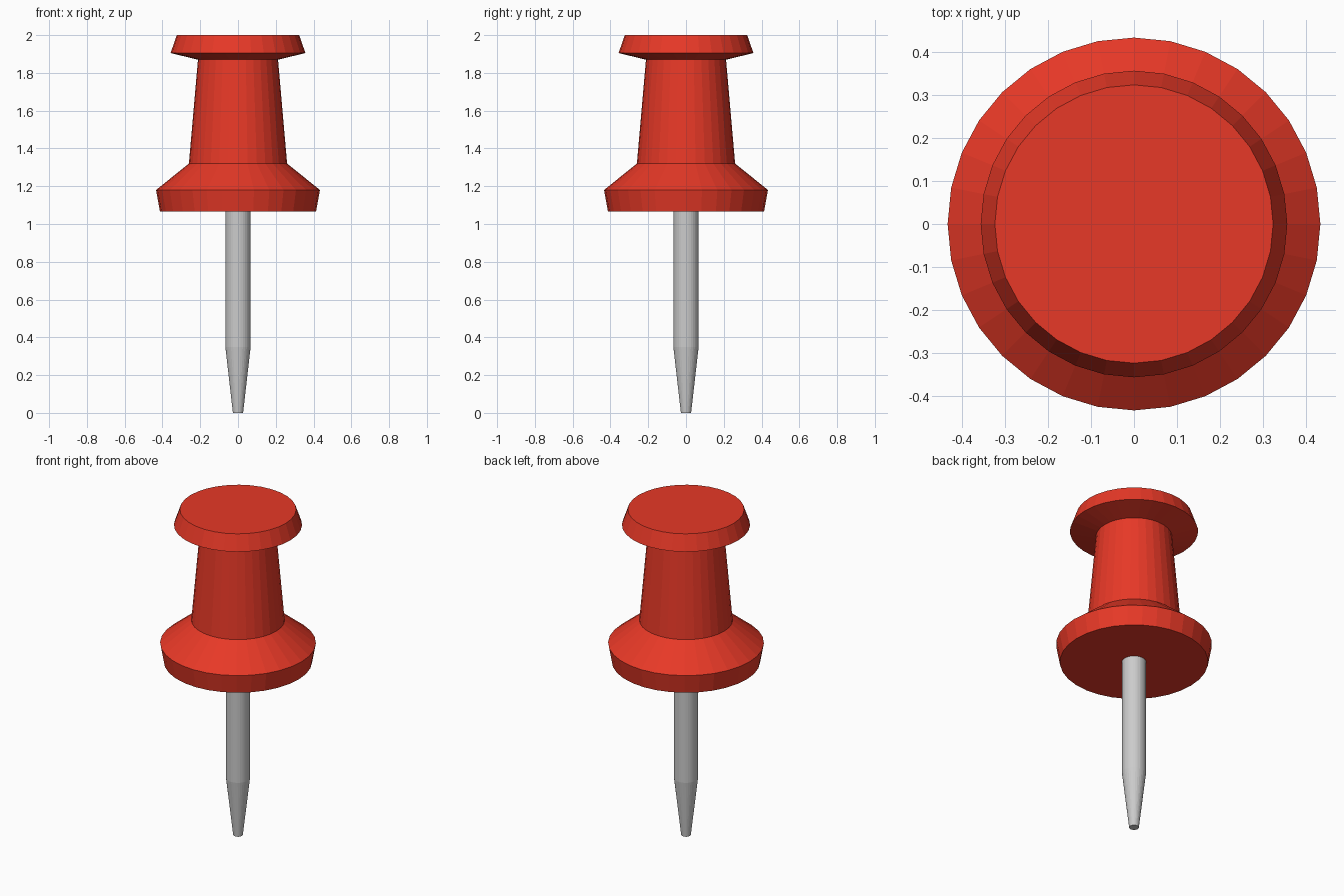
import bpy, bmesh
from math import cos, sin, tau

if "Cube" in bpy.data.objects:
    bpy.data.objects.remove(bpy.data.objects["Cube"])


def lathe(name, profile, color=None, sides=32):
    """Revolve (radius, z) points, bottom to top, into a capped solid."""
    bm = bmesh.new()
    rings = [[bm.verts.new((r * cos(tau * i / sides), r * sin(tau * i / sides), z))
              for i in range(sides)] for r, z in profile]
    for low, high in zip(rings, rings[1:]):
        for i in range(sides):
            j = (i + 1) % sides
            bm.faces.new((low[i], low[j], high[j], high[i]))
    bm.faces.new(rings[0][::-1])
    bm.faces.new(rings[-1])
    mesh = bpy.data.meshes.new(name)
    bm.to_mesh(mesh)
    bm.free()
    obj = bpy.data.objects.new(name, mesh)
    bpy.context.collection.objects.link(obj)
    if color:
        mat = bpy.data.materials.new(name + "_color")
        mat.diffuse_color = color
        mat.use_nodes = True
        mat.node_tree.nodes["Principled BSDF"].inputs["Base Color"].default_value = mat.diffuse_color
        mesh.materials.append(mat)
    return obj


# Red plastic grip: flange, tapered neck, flared cap
lathe("handle", [(0.413, 1.065), (0.434, 1.18), (0.26, 1.32),
                 (0.212, 1.87), (0.357, 1.905), (0.324, 2.0)],
      (0.8, 0.04, 0.02, 1))

# Metal pin with a blunt tapered tip
lathe("pin", [(0.027, 0.0), (0.067, 0.35), (0.067, 1.065)])
